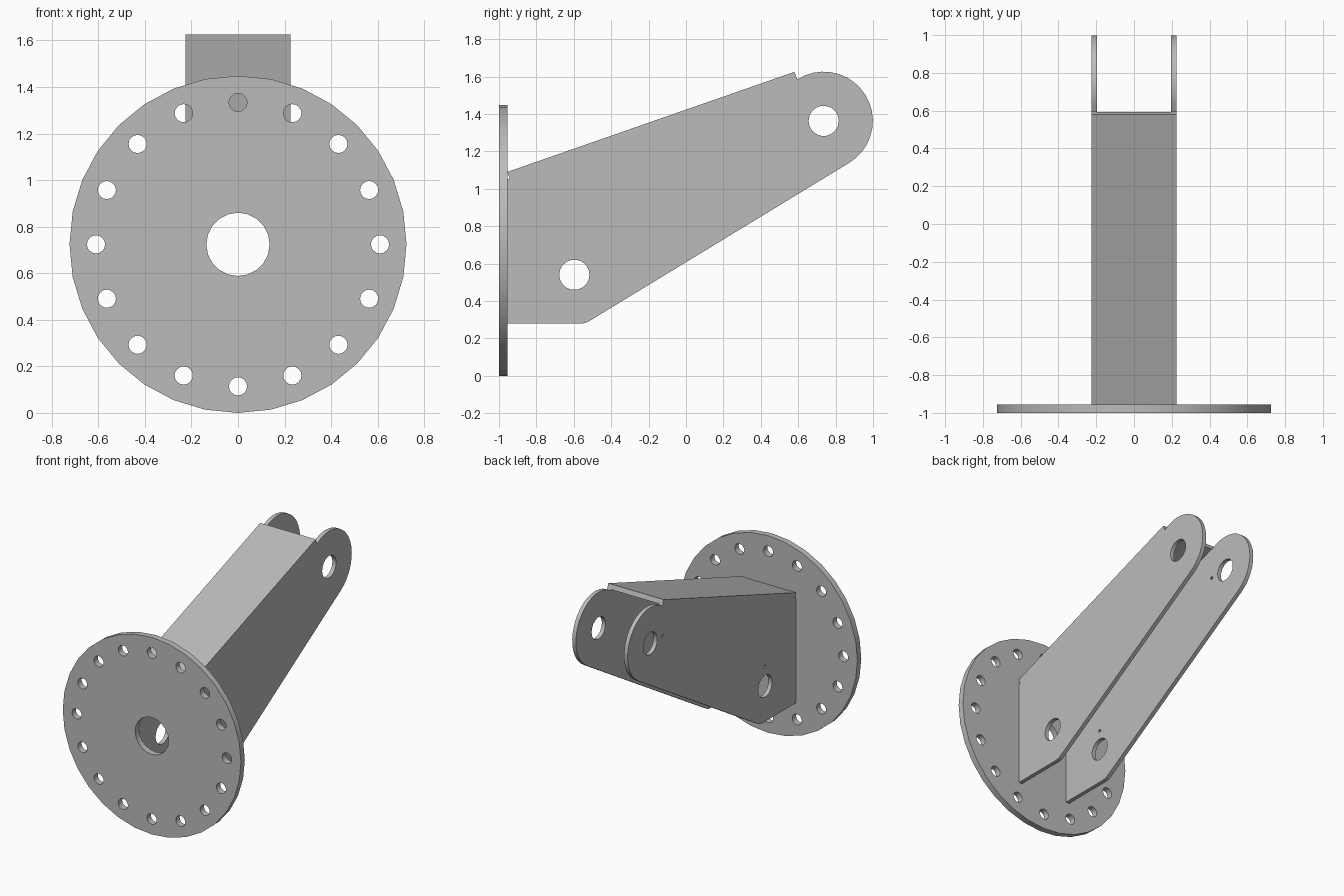
import bpy, bmesh, math
from mathutils import Vector

cube = bpy.data.objects.get("Cube")
if cube:
    bpy.data.objects.remove(cube)

GREY = (0.5, 0.5, 0.5, 1)
steel = bpy.data.materials.new("grey steel")
steel.use_nodes = True
steel.diffuse_color = GREY
steel.node_tree.nodes["Principled BSDF"].inputs["Base Color"].default_value = GREY


def arc(u, v, r, start, end, n):
    """Points along an arc, angles in degrees, both ends included."""
    angles = [math.radians(start + (end - start) * i / n) for i in range(n + 1)]
    return [(u + r * math.cos(a), v + r * math.sin(a)) for a in angles]


def circle(u, v, r, n):
    return arc(u, v, r, 0, 360, n)[:-1]


def sheet(name, loops, place, depth):
    """Fill an outline with holes, then thicken it along depth."""
    bm = bmesh.new()
    for loop in loops:
        vs = [bm.verts.new(place(u, v)) for u, v in loop]
        for a, b in zip(vs, vs[1:] + vs[:1]):
            bm.edges.new((a, b))
    bmesh.ops.triangle_fill(bm, use_beauty=True, edges=bm.edges[:])
    ext = bmesh.ops.extrude_face_region(bm, geom=bm.faces[:], use_keep_orig=True)
    moved = [g for g in ext["geom"] if isinstance(g, bmesh.types.BMVert)]
    bmesh.ops.translate(bm, verts=moved, vec=Vector(depth))
    bmesh.ops.recalc_face_normals(bm, faces=bm.faces[:])
    for f in bm.faces:
        f.smooth = True
    for e in bm.edges:
        e.smooth = e.calc_face_angle(0) < math.radians(30)
    mesh = bpy.data.meshes.new(name)
    bm.to_mesh(mesh)
    bm.free()
    mesh.materials.append(steel)
    ob = bpy.data.objects.new(name, mesh)
    bpy.context.collection.objects.link(ob)
    return ob


# Round mounting flange with a centre bore and a ring of bolt holes
FRONT, BACK, R = -1.0, -0.955, 0.724
loops = [circle(0, R, R, 32), circle(0, R, 0.136, 20)]
loops += [circle(u, v, 0.039, 16) for u, v in circle(0, R, 0.61, 16)]
sheet("mounting_flange", loops, lambda u, v: (u, FRONT, v), (0, BACK - FRONT, 0))

# Side plates: slanted arms with a rounded lug, pin holes and pilot holes
HALF, WALL = 0.225, 0.03
lug, low = (0.736, 1.363), (-0.597, 0.54)
side = [(BACK, 0.28)]
side += arc(-0.56, 0.36, 0.08, -90, -58.7, 4)
side += arc(*lug, 0.263, -58.7, 122, 18)
side += [(0.592, 1.591), (-0.943, 1.056), (BACK, 1.05)]
pins = [circle(*lug, 0.081, 18), circle(*low, 0.081, 18)]
pilots = [circle(0.593, 1.363, 0.012, 10), circle(-0.597, 0.684, 0.012, 10)]
sheet("left_side_plate", [side] + pins,
      lambda u, v: (HALF - WALL, u, v), (WALL, 0, 0))
sheet("right_side_plate", [side] + pins + pilots,
      lambda u, v: (-HALF, u, v), (WALL, 0, 0))

# Sloping top plate joining both sides
top = [(BACK, 1.09), (-0.943, 1.056), (0.592, 1.591), (0.58, 1.625)]
sheet("top_plate", [top], lambda u, v: (-HALF, u, v), (2 * HALF, 0, 0))
